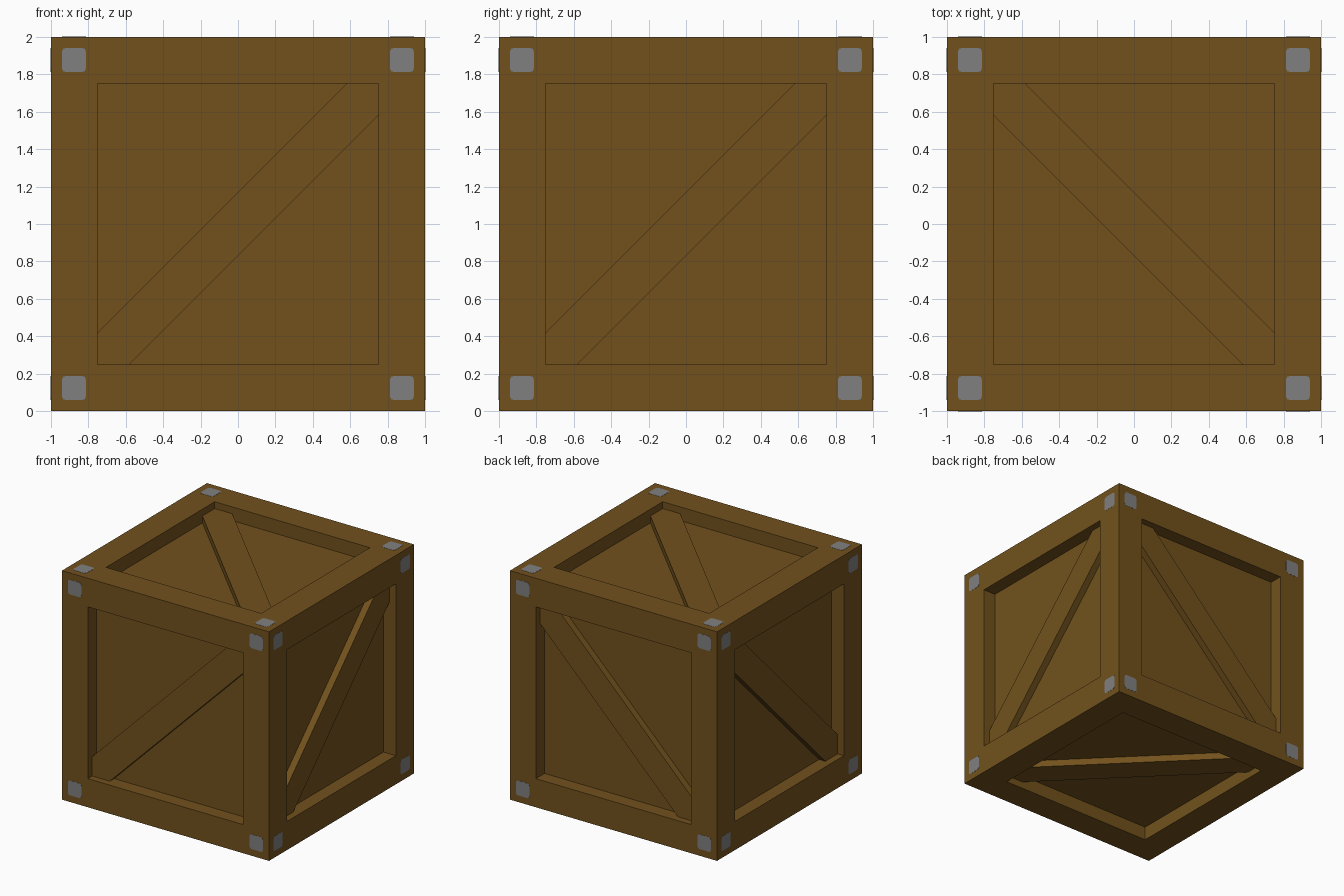
import bpy, bmesh, math
from mathutils import Vector

if "Cube" in bpy.data.objects:
    bpy.data.objects.remove(bpy.data.objects["Cube"])

HALF, OPEN = 1.0, 0.75          # crate half size, half size of panel opening
RECESS, BRACE_TOP = 0.12, 0.94  # panel depth, distance of brace face from centre
CENTRE = Vector((0, 0, 1))


def material(name, rgb):
    m = bpy.data.materials.new(name)
    m.diffuse_color = (*rgb, 1)
    m.use_nodes = True
    m.node_tree.nodes["Principled BSDF"].inputs["Base Color"].default_value = m.diffuse_color
    return m


wood = material("brown wood", (0.168, 0.083, 0.012))
metal = material("grey metal", (0.216, 0.216, 0.216))


def finish(bm, name, mat):
    bmesh.ops.remove_doubles(bm, verts=bm.verts[:], dist=0.0001)
    bmesh.ops.recalc_face_normals(bm, faces=bm.faces[:])
    bmesh.ops.translate(bm, verts=bm.verts[:], vec=CENTRE)
    me = bpy.data.meshes.new(name)
    bm.to_mesh(me)
    bm.free()
    me.materials.append(mat)
    ob = bpy.data.objects.new(name, me)
    bpy.context.collection.objects.link(ob)
    return ob


def ring(bm, axis, sign, outline, w):
    """Verts of an outline (u, v) on a crate side, w outward from the centre."""
    j, k = [i for i in range(3) if i != axis]
    verts = []
    for u, v in outline:
        p = Vector((0, 0, 0))
        p[axis], p[j], p[k] = sign * w, u, v
        verts.append(bm.verts.new(p))
    return verts


def bridge(bm, a, b):
    n = len(a)
    for i in range(n):
        bm.faces.new((a[i], a[(i + 1) % n], b[(i + 1) % n], b[i]))


def prism(bm, axis, sign, outline, w0, w1):
    low, top = (ring(bm, axis, sign, outline, w) for w in (w0, w1))
    bm.faces.new(low[::-1])
    bm.faces.new(top)
    bridge(bm, low, top)


def square(h):
    return [(-h, -h), (h, -h), (h, h), (-h, h)]


names = {(0, 1): "right", (0, -1): "left", (1, 1): "back",
         (1, -1): "front", (2, 1): "top", (2, -1): "bottom"}

# Crate body: frame rim, recess walls and panel on every side
bm = bmesh.new()
for axis, sign in names:
    outer = ring(bm, axis, sign, square(HALF), HALF)
    inner = ring(bm, axis, sign, square(OPEN), HALF)
    floor = ring(bm, axis, sign, square(OPEN), HALF - RECESS)
    bridge(bm, outer, inner)
    bridge(bm, inner, floor)
    bm.faces.new(floor)
finish(bm, "crate_body", wood)

# Diagonal braces, ends tucked slightly into the frame
a, k = OPEN + 0.01, 0.17
strip = [(-a, -a), (k - a, -a), (a, a - k), (a, a), (a - k, a), (-a, k - a)]
for (axis, sign), side in names.items():
    flip = -1 if axis == 2 else 1
    bm = bmesh.new()
    prism(bm, axis, sign, [(u, v * flip) for u, v in strip],
          HALF - RECESS - 0.01, BRACE_TOP)
    finish(bm, side + "_brace", wood)

# Thin rounded corner plates on every side but the bottom
h, c, r = 0.064, 0.877, 0.02
plate = []
for q in range(4):
    for step in range(4):
        ang = math.radians(q * 90 + step * 30)
        mid = math.radians(q * 90 + 45)
        d = (h - r) * math.sqrt(2)
        plate.append((d * math.cos(mid) + r * math.cos(ang),
                      d * math.sin(mid) + r * math.sin(ang)))
for (axis, sign), side in names.items():
    if side == "bottom":
        continue
    bm = bmesh.new()
    for cu in (-c, c):
        for cv in (-c, c):
            prism(bm, axis, sign, [(u + cu, v + cv) for u, v in plate],
                  HALF - 0.004, HALF + 0.0015)
    finish(bm, side + "_corner_plates", metal)
